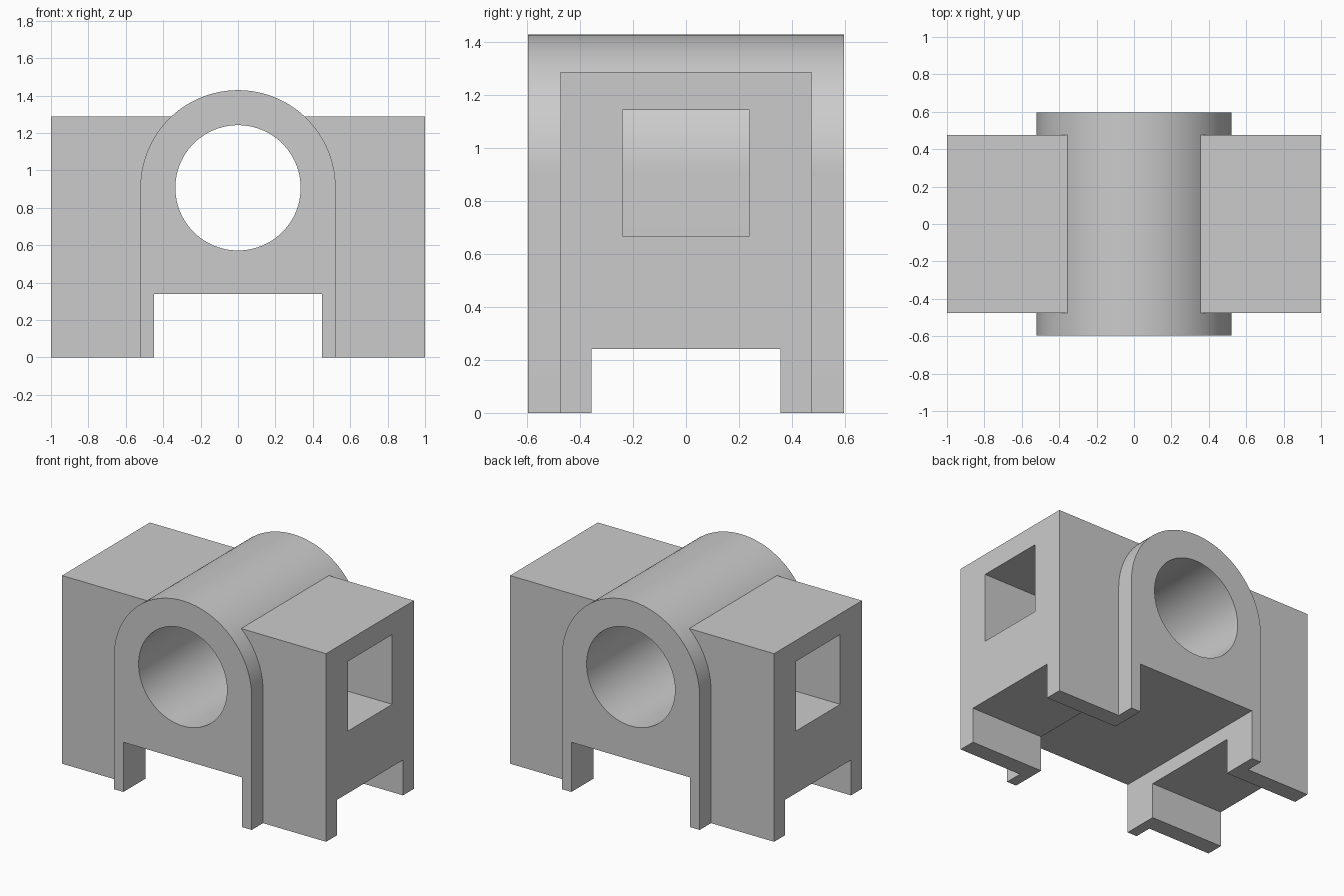
import bpy, bmesh
from math import pi, sin, cos, radians

if "Cube" in bpy.data.objects:
    bpy.data.objects.remove(bpy.data.objects["Cube"])

AXIS_Z = 0.907     # height of the bore axis
ARCH_R = 0.522
BORE_R = 0.335
HALF_DEPTH = 0.597


def prism(name, profile, y0, y1):
    """Extrude an x-z outline from y0 to y1."""
    bm = bmesh.new()
    face = bm.faces.new([bm.verts.new((x, y0, z)) for x, z in profile])
    new = bmesh.ops.extrude_face_region(bm, geom=[face])["geom"]
    verts = [v for v in new if isinstance(v, bmesh.types.BMVert)]
    bmesh.ops.translate(bm, verts=verts, vec=(0, y1 - y0, 0))
    bmesh.ops.recalc_face_normals(bm, faces=bm.faces)
    mesh = bpy.data.meshes.new(name)
    bm.to_mesh(mesh)
    bm.free()
    obj = bpy.data.objects.new(name, mesh)
    bpy.context.collection.objects.link(obj)
    return obj


def box(name, hx, hy, z0, z1):
    return prism(name, [(-hx, z0), (hx, z0), (hx, z1), (-hx, z1)], -hy, hy)


def arc(radius, start, end, steps):
    return [(radius * cos(start + (end - start) * i / steps),
             AXIS_Z + radius * sin(start + (end - start) * i / steps))
            for i in range(steps + 1)]


def combine(target, tool, operation):
    """Apply a boolean and discard the tool object."""
    tool.hide_render = True
    mod = target.modifiers.new(operation.title(), 'BOOLEAN')
    mod.operation = operation
    mod.solver = 'EXACT'
    mod.object = tool
    bpy.context.view_layer.objects.active = target
    bpy.ops.object.modifier_apply(modifier=mod.name)
    bpy.data.objects.remove(tool)


# Cross block with square pockets that end at the arch
body = box("bearing_block", 1.0, 0.475, 0, 1.288)
combine(body, box("square_pocket", 1.2, 0.24, 0.668, 1.145), 'DIFFERENCE')

# Arched housing
arch = [(-ARCH_R, 0), (ARCH_R, 0)] + arc(ARCH_R, 0, pi, 64)
combine(body, prism("arch_housing", arch, -HALF_DEPTH, HALF_DEPTH), 'UNION')

# Round bore and the two channels between the feet
bore = arc(BORE_R, 0, 2 * pi, 96)[:-1]
combine(body, prism("bore", bore, -1, 1), 'DIFFERENCE')
combine(body, box("long_channel", 0.45, 1, -0.5, 0.34), 'DIFFERENCE')
combine(body, box("cross_channel", 1.2, 0.357, -0.5, 0.242), 'DIFFERENCE')

# Smooth curved walls, sharp edges
body.select_set(True)
bpy.context.view_layer.objects.active = body
bpy.ops.object.shade_smooth_by_angle(angle=radians(25))
